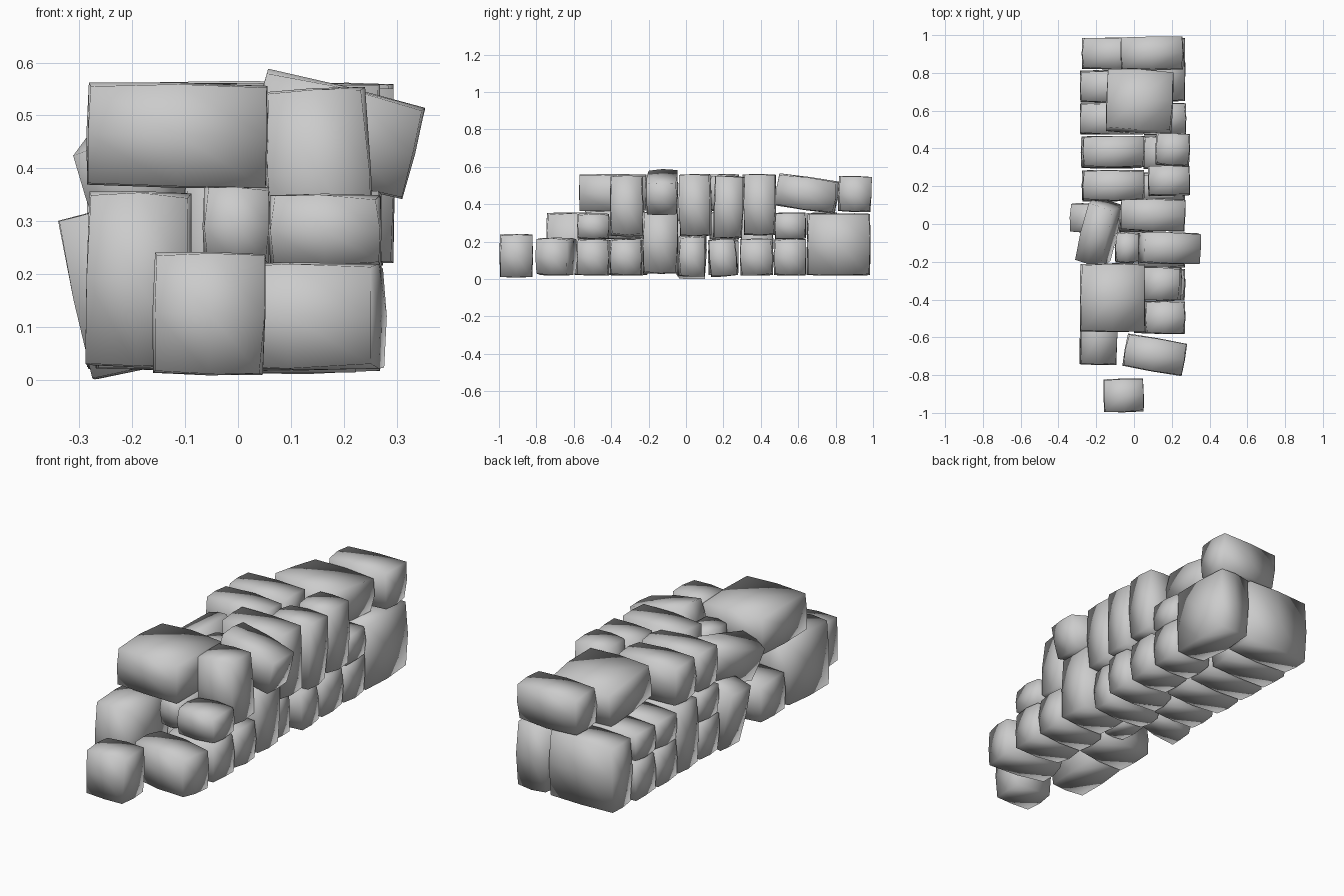
import bpy, bmesh, random
from math import radians
from mathutils import Vector, Matrix, Euler

if "Cube" in bpy.data.objects:
    bpy.data.objects.remove(bpy.data.objects["Cube"])

random.seed(4)


def stone(name, x, y, z, rot=(0, 0, 0)):
    """Rough-cut block given by its (min, max) spans, then rotated about its centre."""
    bm = bmesh.new()
    bmesh.ops.create_cube(bm, size=2)
    bmesh.ops.subdivide_edges(bm, edges=bm.edges[:], cuts=1, use_grid_fill=True)
    half = Vector([(s[1] - s[0]) / 2 + .002 for s in (x, y, z)])
    mid = Vector([(s[1] + s[0]) / 2 for s in (x, y, z)])
    for v in bm.verts:
        n = sum(abs(c) > 0.5 for c in v.co)          # 3 corner, 2 edge, 1 face
        pull = {2: 0.003, 3: 0.008}.get(n, 0)
        v.co = Vector([c * (h - pull) + (random.uniform(-.005, .005) if n > 2 else 0)
                       for c, h in zip(v.co, half)])
    turn = Euler([radians(a) for a in rot]).to_matrix().to_4x4()
    bm.transform(Matrix.Translation(mid) @ turn)
    mesh = bpy.data.meshes.new(name)
    bm.to_mesh(mesh)
    bm.free()
    mesh.polygons.foreach_set("use_smooth", [True] * len(mesh.polygons))
    bpy.context.collection.objects.link(bpy.data.objects.new(name, mesh))


def course(name, x, z, spans):
    """A row of blocks sharing the same width and height."""
    for i, y in enumerate(spans):
        stone(f"{name}_{i + 1}", x, y, z, [random.uniform(-1, 1) for _ in range(3)])


# stepped front end
stone("front_stone", (-.16, .05), (-.995, -.82), (.01, .24), (0, 1, 1))
stone("front_right_stone", (-.05, .27), (-.78, -.605), (.02, .22), (0, 0, -10))
stone("front_left_stone", (-.285, -.09), (-.745, -.43), (.025, .355), (0, 1, -1))

# bottom right course
course("right_base_stone", (.0, .27), (.02, .213), [(-.58, -.41), (-.405, -.235)])
stone("right_tall_stone", (.02, .27), (-.23, -.045), (.03, .36))
stone("right_base_stone_3", (-.08, .225), (-.04, .10), (.015, .23), (0, 1, 1))
stone("right_base_stone_4", (-.02, .27), (.125, .27), (.015, .215), (5, 0, 0))
course("right_rear_base_stone", (.05, .27), (.02, .215), [(.29, .465), (.47, .64)])

# middle right course
stone("right_middle_stone_1", (.06, .27), (-.58, -.41), (.215, .35))
stone("right_middle_stone_2", (.055, .25), (-.405, -.23), (.23, .55), (0, -3, 0))
stone("core_stone_1", (-.065, .06), (-.54, -.22), (.215, .365))
stone("core_stone_2", (-.10, .025), (-.205, -.045), (.03, .50))
stone("right_middle_stone_3", (-.07, .27), (-.035, .135), (.23, .56), (1, 0, -2))
stone("right_middle_stone_4", (.075, .295), (.15, .305), (.22, .55), (-2, 0, 1))
stone("right_middle_stone_5", (.115, .295), (.31, .48), (.235, .56), (0, 0, -2))
stone("right_middle_stone_6", (.06, .275), (.475, .64), (.215, .355))

# rear end
stone("rear_right_stone", (.095, .27), (.65, .985), (.02, .35))
stone("rear_left_stone", (-.275, .085), (.82, .985), (.02, .35))

# left courses
stone("left_base_stone_1", (-.27, .0), (-.42, -.21), (.02, .21), (0, 0, 2))
stone("left_leaning_stone", (-.31, -.09), (-.05, .105), (.02, .33), (0, -13, -4))
stone("left_base_stone_2", (-.275, -.02), (.12, .28), (.02, .21), (0, 0, 1))
stone("left_middle_stone_1", (-.275, .0), (.125, .285), (.21, .36))
stone("left_tall_stone", (-.28, .04), (.295, .465), (.02, .36))
course("left_rear_base_stone", (-.285, .05), (.02, .21), [(.475, .64), (.645, .815)])
course("left_rear_middle_stone", (-.285, .05), (.215, .355), [(.475, .64), (.645, .81)])

# capping stones
stone("front_cap_stone", (-.285, .055), (-.57, -.21), (.365, .56), (0, 1, 0))
stone("tilted_cap_stone", (.03, .338), (-.21, -.045), (.375, .555), (0, 14, -1))
stone("diagonal_cap_stone", (-.26, -.11), (-.205, .115), (.30, .49), (13, -15, -16))
course("left_cap_stone", (-.27, .055), (.365, .56), [(.125, .285), (.30, .465)])
stone("rear_cap_stone", (-.145, .205), (.485, .81), (.37, .545), (-8, 0, -2))
stone("end_cap_stone", (-.07, .26), (.815, .99), (.36, .55), (-2, 0, 1))
